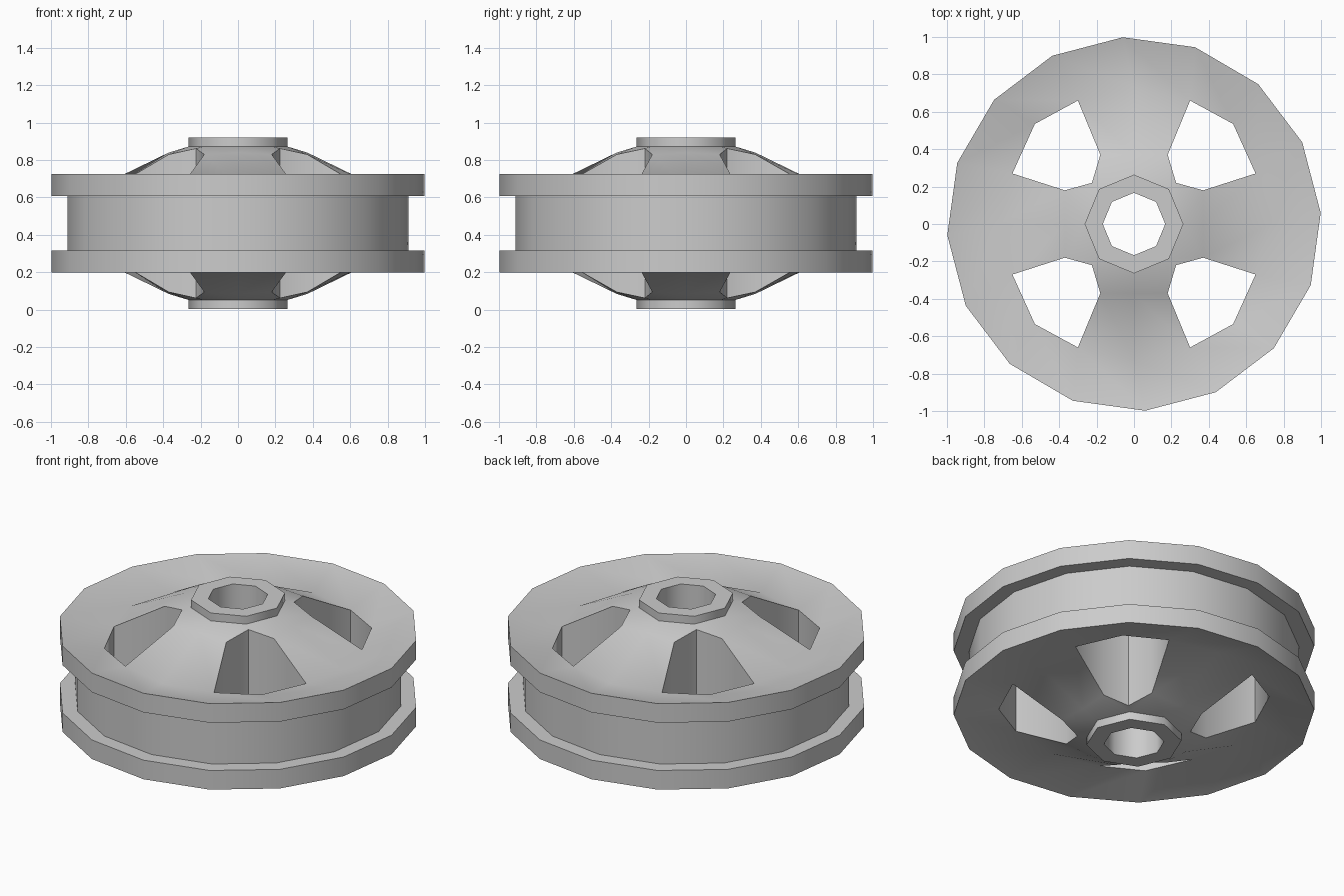
import bpy
import bmesh
import math

if "Cube" in bpy.data.objects:
    bpy.data.objects.remove(bpy.data.objects["Cube"], do_unlink=True)

MID = 0.462                      # height of the wheel's middle plane
TWIST = math.radians(3.4)        # the rim is turned slightly against the hub

# One quarter of the window corners, from the x axis round to the y axis
SPOKE_INNER = [(0.37, 0), (0.37, 0.18), (0.225, 0.22), (0.18, 0.37), (0, 0.37)]
SPOKE_OUTER = [(0.73, 0), (0.65, 0.27), (0.53, 0.535), (0.3, 0.66), (0, 0.73)]
INNER_Z = [0.84, 0.83, 0.862, 0.83, 0.84]
OUTER_Z = [0.665] * 5

mat = bpy.data.materials.new("light grey metal")
mat.use_nodes = True
grey = (0.6, 0.6, 0.6, 1)
mat.diffuse_color = grey
mat.node_tree.nodes["Principled BSDF"].inputs["Base Color"].default_value = grey

bm = bmesh.new()


def circle(radius, z, sides, side, twist=0.0):
    """Regular ring of vertices; side is 1 for the top half, -1 for the bottom."""
    angles = [twist + math.tau * k / sides for k in range(sides)]
    return [bm.verts.new((radius * math.cos(a), radius * math.sin(a),
                          MID + side * (z - MID))) for a in angles]


def quartered(points, heights, side):
    """Sixteen-vertex ring from one quarter, mirrored in x and y."""
    ring = []
    for k in range(16):
        i = min(k % 8, 8 - k % 8)
        sx = 1 if k <= 4 or k >= 12 else -1
        sy = 1 if k <= 8 else -1
        x, y = points[i]
        ring.append(bm.verts.new((sx * x, sy * y, MID + side * (heights[i] - MID))))
    return ring


def bridge(a, b, skip=()):
    n = len(a)
    for k in range(n):
        if k % 4 not in skip:
            j = (k + 1) % n
            bm.faces.new((a[k], a[j], b[j], b[k]))


def half(side):
    bore = circle(0.167, 0.92, 8, side)
    hub_top = circle(0.264, 0.92, 8, side)
    hub_base = circle(0.264, 0.872, 8, side)
    inner = quartered(SPOKE_INNER, INNER_Z, side)
    outer = quartered(SPOKE_OUTER, OUTER_Z, side)
    rim_edge = circle(1.0, 0.725, 16, side, TWIST)
    rim_low = circle(1.0, 0.608, 16, side, TWIST)
    groove = circle(0.914, 0.608, 16, side, TWIST)
    # Hub collar
    bridge(bore, hub_top)
    bridge(hub_top, hub_base)
    # Shoulder from the eight-sided hub to the sixteen-sided spokes
    for j in range(8):
        a, b = hub_base[j], hub_base[(j + 1) % 8]
        p, q, r = inner[2 * j], inner[2 * j + 1], inner[(2 * j + 2) % 16]
        for tri in ((a, p, q), (a, q, b), (b, q, r)):
            bm.faces.new(tri)
    # Spokes with the four windows left open, then the dished rim
    bridge(inner, outer, skip=(1, 2))
    bridge(outer, rim_edge)
    bridge(rim_edge, rim_low)
    bridge(rim_low, groove)
    return bore, inner, outer, groove


top, bottom = half(1), half(-1)

# Bore and groove floor
bridge(top[0], bottom[0])
bridge(top[3], bottom[3])

# Window walls
for q in range(4):
    first = 4 * q + 1
    loops = []
    for _, inner, outer, _ in (top, bottom):
        loops.append([inner[first + i] for i in range(3)]
                     + [outer[first + i] for i in (2, 1, 0)])
    for k in range(6):
        j = (k + 1) % 6
        bm.faces.new((loops[0][k], loops[0][j], loops[1][j], loops[1][k]))

bmesh.ops.recalc_face_normals(bm, faces=bm.faces)
mesh = bpy.data.meshes.new("pulley_wheel")
bm.to_mesh(mesh)
bm.free()
mesh.materials.append(mat)
wheel = bpy.data.objects.new("pulley_wheel", mesh)
bpy.context.collection.objects.link(wheel)

# Smooth shading with sharp rim, hub and window edges
bpy.ops.object.select_all(action="DESELECT")
wheel.select_set(True)
bpy.context.view_layer.objects.active = wheel
bpy.ops.object.shade_smooth_by_angle(angle=math.radians(50))
